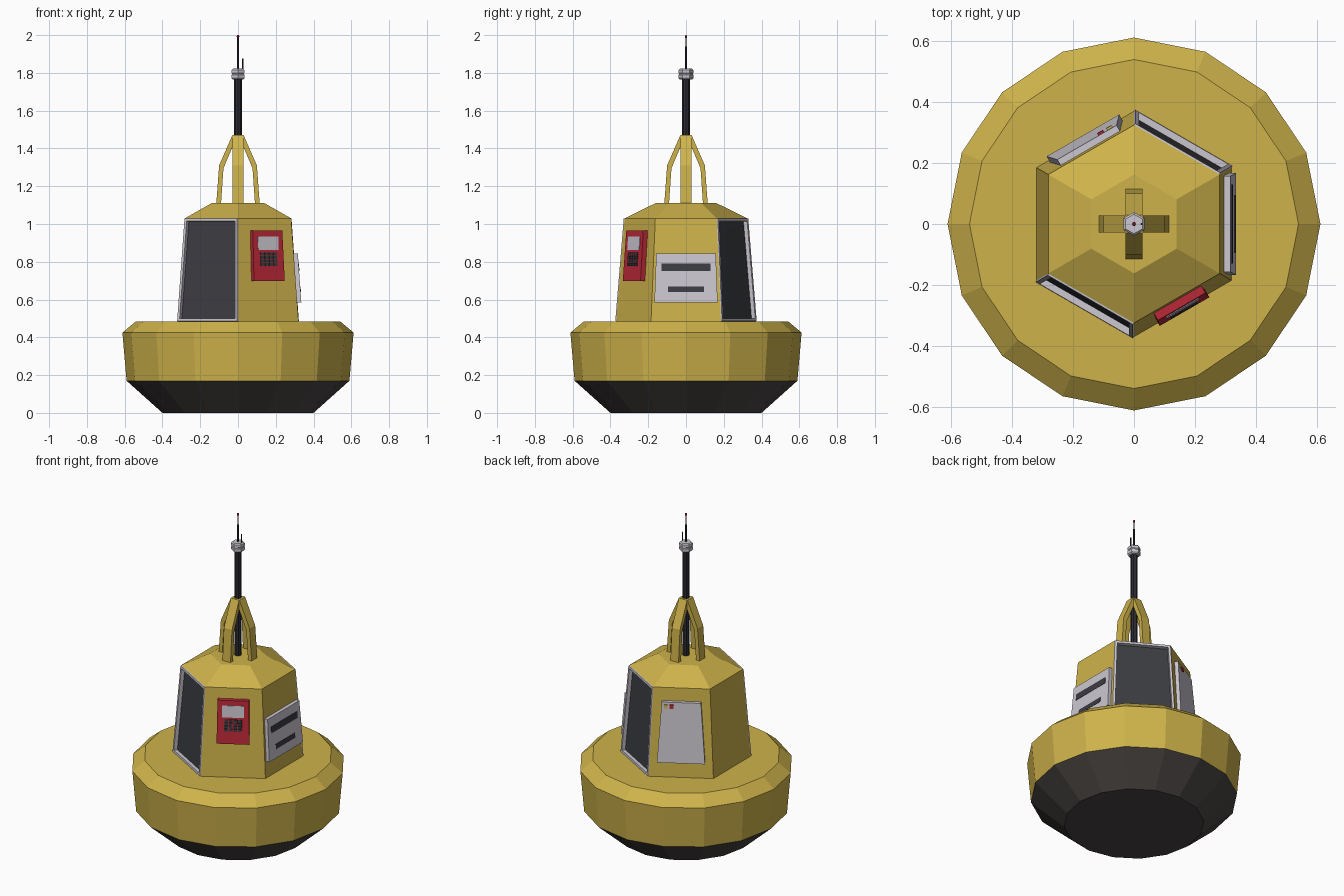
import bpy, bmesh
from math import sin, cos, pi, radians
from mathutils import Vector

cube = bpy.data.objects.get("Cube")
if cube:
    bpy.data.objects.remove(cube, do_unlink=True)


def material(name, r, g, b):
    m = bpy.data.materials.new(name)
    m.use_nodes = True
    m.diffuse_color = (r, g, b, 1)
    node = next(n for n in m.node_tree.nodes if n.type == 'BSDF_PRINCIPLED')
    node.inputs["Base Color"].default_value = (r, g, b, 1)
    node.inputs["Roughness"].default_value = 0.7
    return m


YELLOW = material("yellow paint", 0.62, 0.45, 0.07)
HULL = material("dark hull", 0.065, 0.057, 0.054)
WHITE = material("pale grey", 0.6, 0.57, 0.63)
GLASS = material("solar dark", 0.045, 0.046, 0.054)
RED = material("red paint", 0.5, 0.022, 0.04)
BLACK = material("mast black", 0.024, 0.024, 0.032)


def finish(name, bm, *mats):
    bmesh.ops.recalc_face_normals(bm, faces=bm.faces[:])
    mesh = bpy.data.meshes.new(name)
    bm.to_mesh(mesh)
    bm.free()
    for m in mats:
        mesh.materials.append(m)
    ob = bpy.data.objects.new(name, mesh)
    bpy.context.collection.objects.link(ob)
    return ob


def lathe(profile, sides, start=0.0, x=0.0):
    """Closed faceted solid from (radius, height) pairs."""
    bm = bmesh.new()
    rings = [[bm.verts.new((x + r * cos(start + 2 * pi * i / sides),
                            r * sin(start + 2 * pi * i / sides), z))
              for i in range(sides)] for r, z in profile]
    for a, b in zip(rings, rings[1:]):
        for i in range(sides):
            j = (i + 1) % sides
            bm.faces.new((a[i], a[j], b[j], b[i]))
    bm.faces.new(rings[0][::-1])
    bm.faces.new(rings[-1])
    bm.normal_update()
    return bm


# Float: dark lower hull and yellow collar
finish("lower_hull", lathe([(0.4, 0), (0.59, 0.17)], 16), HULL)
finish("float_collar", lathe([(0.59, 0.17), (0.612, 0.425), (0.54, 0.485)], 16), YELLOW)

# Six-sided cabin, with framed recessed solar panels on two opposite walls
Z0, Z1, R0, R1 = 0.485, 1.03, 0.37, 0.325
bm = lathe([(R0, Z0), (R1, Z1), (0.162, 1.11)], 6, pi / 6)
solar_dir = Vector((cos(pi / 3), sin(pi / 3), 0))
walls = [f for f in bm.faces if abs(f.normal.dot(solar_dir)) > 0.95]
for thickness, depth in ((0.002, 0.006), (0.02, 0), (0.001, -0.022)):
    ring = bmesh.ops.inset_individual(bm, faces=walls, thickness=thickness, depth=depth)
    for f in ring["faces"]:
        f.material_index = 1
for f in walls:
    f.material_index = 2
finish("cabin", bm, YELLOW, WHITE, GLASS)


def plate(name, angle, t, z, size, depth, mat, top=None):
    """Slab on a sloping cabin wall: t along the wall, z its middle height."""
    a = radians(angle)
    w, h = size
    bm = bmesh.new()
    bmesh.ops.create_cube(bm, size=1)
    for v in bm.verts:
        width = (top or w) if v.co.z > 0 else w
        zz = z + v.co.z * h
        k = (zz - Z0) / (Z1 - Z0)
        out = cos(pi / 6) * (R0 + (R1 - R0) * k) + depth[v.co.y > 0]
        s = t + v.co.x * width
        v.co = (out * cos(a) - s * sin(a), out * sin(a) + s * cos(a), zz)
    return finish(name, bm, mat)


# Vent panel with two slots
plate("vent_panel", 0, 0, 0.715, (0.335, 0.26), (-0.01, 0.022), WHITE, 0.315)
plate("upper_vent_slot", 0, 0, 0.77, (0.26, 0.04), (0.02, 0.024), GLASS)
plate("lower_vent_slot", 0, 0, 0.655, (0.19, 0.03), (0.02, 0.024), GLASS)

# Red control box with screen and keypad
plate("control_box", 300, 0, 0.832, (0.188, 0.265), (-0.01, 0.027), RED, 0.18)
plate("control_screen", 300, 0, 0.898, (0.125, 0.072), (0.025, 0.03), WHITE)
for row in range(4):
    for col in range(4):
        plate("keypad_key", 300, (col - 1.5) * 0.026, 0.785 + row * 0.019,
              (0.022, 0.015), (0.025, 0.032), GLASS)

# Service hatch with two lamps
plate("service_hatch", 120, 0, 0.765, (0.275, 0.37), (-0.01, 0.022), WHITE, 0.225)
plate("yellow_lamp", 120, -0.088, 0.925, (0.02, 0.02), (0.02, 0.029), YELLOW)
plate("red_lamp", 120, -0.055, 0.925, (0.022, 0.022), (0.02, 0.029), RED)

# Four bent legs holding the mast
LEG = [(0.115, 1.105), (0.1, 1.31), (0.03, 1.47), (0.0, 1.47), (0.015, 1.44),
       (0.077, 1.295), (0.09, 1.105)]
for n in range(4):
    a = n * pi / 2
    bm = bmesh.new()
    sides = [[bm.verts.new((r * cos(a) - w * sin(a), r * sin(a) + w * cos(a), z))
              for r, z in LEG] for w in (-0.028, 0.028)]
    bm.faces.new(sides[0])
    bm.faces.new(sides[1][::-1])
    for i in range(len(LEG)):
        j = (i + 1) % len(LEG)
        bm.faces.new((sides[0][i], sides[0][j], sides[1][j], sides[1][i]))
    finish("mast_leg", bm, YELLOW)

# Mast, sensor head and antennas
finish("mast", lathe([(0.02, 1.1), (0.02, 1.77)], 8), BLACK)
finish("sensor_head", lathe([(0.032, 1.765), (0.039, 1.772), (0.039, 1.79), (0.036, 1.793),
                             (0.036, 1.797), (0.039, 1.8), (0.039, 1.815), (0.032, 1.822)],
                            6, pi / 6), WHITE)
finish("main_antenna", lathe([(0.006, 1.82), (0.004, 1.99)], 6), BLACK)
finish("antenna_tip", lathe([(0.004, 1.985), (0.007, 1.99), (0.007, 1.996), (0.004, 2.0)], 6), RED)
finish("short_antenna", lathe([(0.004, 1.82), (0.004, 1.875)], 6, 0, 0.025), BLACK)
